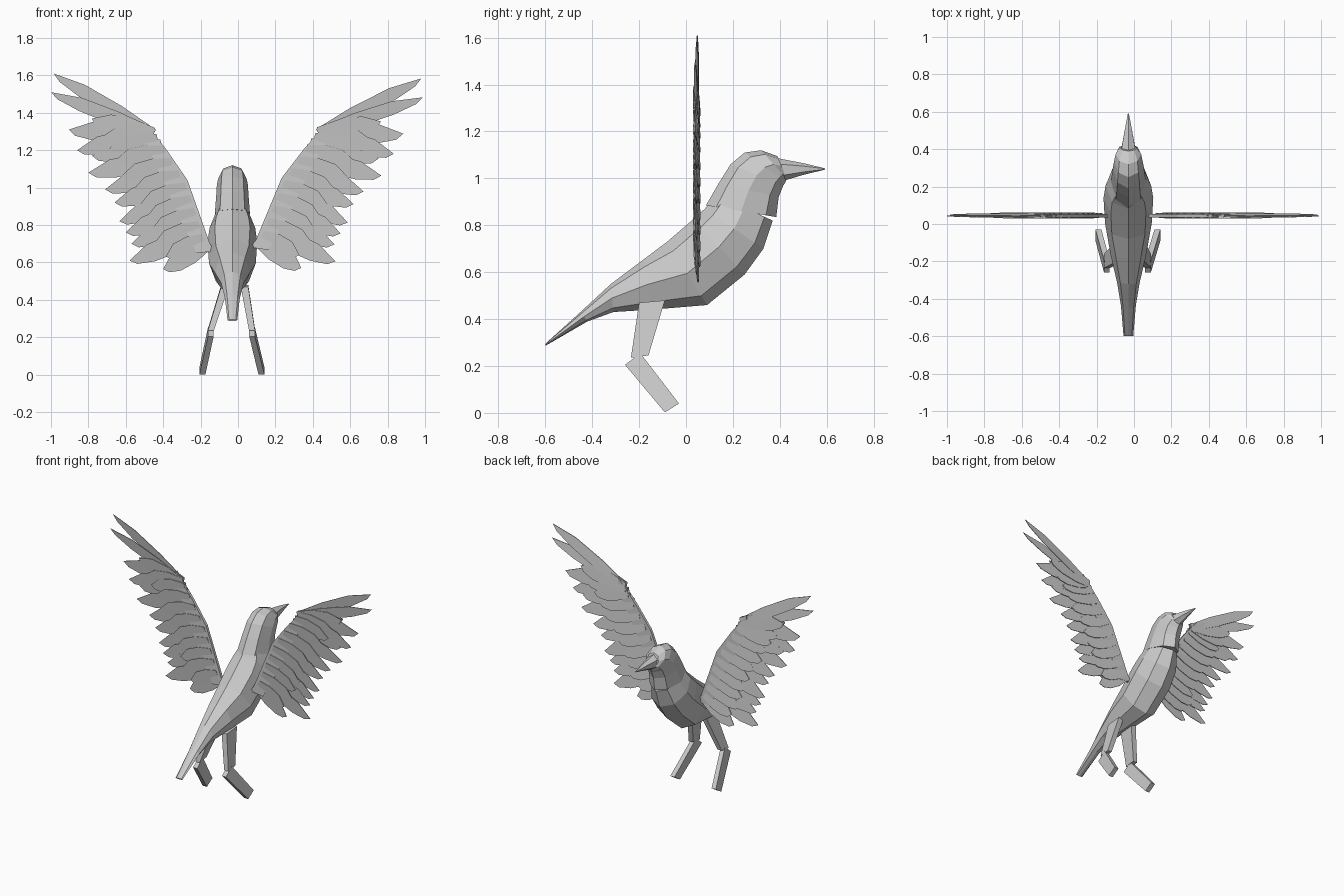
import bpy, bmesh, math
from mathutils import Vector

cube = bpy.data.objects.get("Cube")
if cube:
    bpy.data.objects.remove(cube, do_unlink=True)

grey = bpy.data.materials.new("light_grey")
grey.use_nodes = True
colour = (0.6, 0.6, 0.6, 1)
grey.diffuse_color = colour
grey.node_tree.nodes["Principled BSDF"].inputs["Base Color"].default_value = colour

MID = -0.03  # centre line of the bird


def finish(name, bm):
    """Turn a bmesh into a flat shaded object."""
    bmesh.ops.recalc_face_normals(bm, faces=bm.faces)
    mesh = bpy.data.meshes.new(name)
    bm.to_mesh(mesh)
    bm.free()
    mesh.materials.append(grey)
    obj = bpy.data.objects.new(name, mesh)
    bpy.context.scene.collection.objects.link(obj)
    return obj


def loft(name, rings, sides=8):
    """Skin rings given as top y, z, bottom y, z, half width, centre x."""
    bm = bmesh.new()
    phase, grow = (math.pi / 4, math.sqrt(2)) if sides == 4 else (0, 1)
    loops = []
    for top_y, top_z, low_y, low_z, width, centre in rings:
        top, low = Vector((centre, top_y, top_z)), Vector((centre, low_y, low_z))
        middle, half = (top + low) / 2, (top - low) / 2
        loop = []
        for k in range(sides):
            angle = phase + math.tau * k / sides
            side = Vector((width * math.sin(angle), 0, 0))
            loop.append(bm.verts.new(middle + (half * math.cos(angle) + side) * grow))
        loops.append(loop)
    for a, b in zip(loops, loops[1:]):
        for k in range(sides):
            n = (k + 1) % sides
            bm.faces.new((a[k], a[n], b[n], b[k]))
    bm.faces.new(loops[0])
    bm.faces.new(loops[-1])
    return finish(name, bm)


def centred(rows):
    return [row + (MID,) for row in rows]


# Body and tail in one tapering form
loft("body", centred([
    (-0.6, 0.295, -0.598, 0.287, 0.026),
    (-0.45, 0.43, -0.42, 0.39, 0.04),
    (-0.32, 0.55, -0.31, 0.43, 0.06),
    (-0.18, 0.655, -0.15, 0.44, 0.095),
    (-0.08, 0.73, 0.09, 0.46, 0.125),
    (0.03, 0.825, 0.25, 0.59, 0.133),
    (0.08, 0.87, 0.33, 0.7, 0.122),
    (0.13, 0.93, 0.37, 0.82, 0.085)]))

# Head with a collar that overlaps the body
loft("head", centred([
    (0.085, 0.885, 0.385, 0.835, 0.094),
    (0.14, 0.98, 0.395, 0.92, 0.087),
    (0.19, 1.06, 0.415, 0.97, 0.083),
    (0.25, 1.11, 0.425, 0.985, 0.076),
    (0.32, 1.12, 0.428, 1.0, 0.068),
    (0.39, 1.095, 0.425, 1.01, 0.045)]))

# Beak
loft("beak", centred([
    (0.385, 1.087, 0.4, 0.985, 0.045),
    (0.5, 1.065, 0.5, 1.015, 0.023),
    (0.592, 1.043, 0.592, 1.037, 0.003)]), sides=6)

# Legs: hip, knee and foot positions across the body
for side, hip, knee, foot in (("right", -0.07, -0.145, -0.19),
                              ("left", 0.035, 0.075, 0.125)):
    loft(side + "_upper_leg", [
        (-0.09, 0.48, -0.2, 0.47, 0.02, hip),
        (-0.16, 0.245, -0.235, 0.235, 0.016, knee)], sides=4)
    loft(side + "_lower_leg", [
        (-0.195, 0.255, -0.26, 0.205, 0.015, knee),
        (-0.03, 0.04, -0.09, 0.002, 0.016, foot)], sides=4)

# Wing layout: feather tips from the wing tip down to the body
TIPS = [(-0.985, 1.61), (-1.0, 1.51), (-0.905, 1.31), (-0.86, 1.2), (-0.78, 1.17),
        (-0.8, 1.08), (-0.71, 0.99), (-0.66, 0.92), (-0.635, 0.82), (-0.6, 0.76),
        (-0.57, 0.7), (-0.58, 0.61), (-0.4, 0.565)]
HAND, ELBOW, ROOT = (Vector(p) for p in ((-0.45, 1.29), (-0.27, 1.0), (-0.17, 0.69)))
ARM = [(-0.12, 0.66), (-0.15, 0.7), (-0.27, 1.04), (-0.38, 1.2), (-0.5, 1.35),
       (-0.5, 1.25), (-0.4, 1.04), (-0.32, 0.85), (-0.22, 0.65)]
BLADE = [(0, -0.3), (0.35, -0.5), (0.72, -0.45), (1, 0),
         (0.92, 0.3), (0.7, 0.5), (0.35, 0.5), (0, 0.3)]
DEPTH = 0.045


def plate(bm, outline, thickness):
    """Add a thin solid from an outline of points."""
    offset = Vector((0, thickness / 2, 0))
    front = [bm.verts.new(p - offset) for p in outline]
    back = [bm.verts.new(p + offset) for p in outline]
    bm.faces.new(front)
    bm.faces.new(back[::-1])
    for k in range(len(front)):
        n = (k + 1) % len(front)
        bm.faces.new((front[k], front[n], back[n], back[k]))


def feather(bm, base, tip, width, depth):
    """Add one tilted blade running from base to tip."""
    along = tip - base
    down = Vector((-along.y, along.x)).normalized()
    outline = []
    for t, s in BLADE:
        p = base + along * t + down * (s * width)
        outline.append(Vector((p.x, depth + s * 0.012, p.y)))
    plate(bm, outline, 0.004)


def place_left(p):
    """Mirror a point to the other side with a slight droop."""
    x, z = 2 * MID - p.x - 0.45, p.z - 0.6
    droop = 0.055
    return Vector((x + 0.45 + droop * z, p.y, z + 0.6 - droop * x))


def build_wing(name, mirrored):
    bm = bmesh.new()
    plate(bm, [Vector((x, DEPTH, z)) for x, z in ARM], 0.018)
    tips = [Vector(t) for t in TIPS]
    bases = []
    for i in range(len(tips)):
        s = 2 * max(0, i - 3) / (len(tips) - 4)
        bases.append(HAND.lerp(ELBOW, s) if s < 1 else ELBOW.lerp(ROOT, s - 1))
    # Long flight feathers
    for i, (base, tip) in enumerate(zip(bases, tips)):
        width = 0.075 if i < 2 else 0.105
        feather(bm, base, tip, width, DEPTH + 0.003 * (-1) ** i)
    # Short covering feathers on both faces
    for i in range(1, len(tips) - 1):
        base = (bases[i] + bases[i + 1]) / 2
        tip = base.lerp((tips[i] + tips[i + 1]) / 2, 0.66)
        for shift in (-0.008, 0.008):
            feather(bm, base, tip, 0.1, DEPTH + shift)
    if mirrored:
        for v in bm.verts:
            v.co = place_left(v.co)
    finish(name, bm)


build_wing("right_wing", False)
build_wing("left_wing", True)
